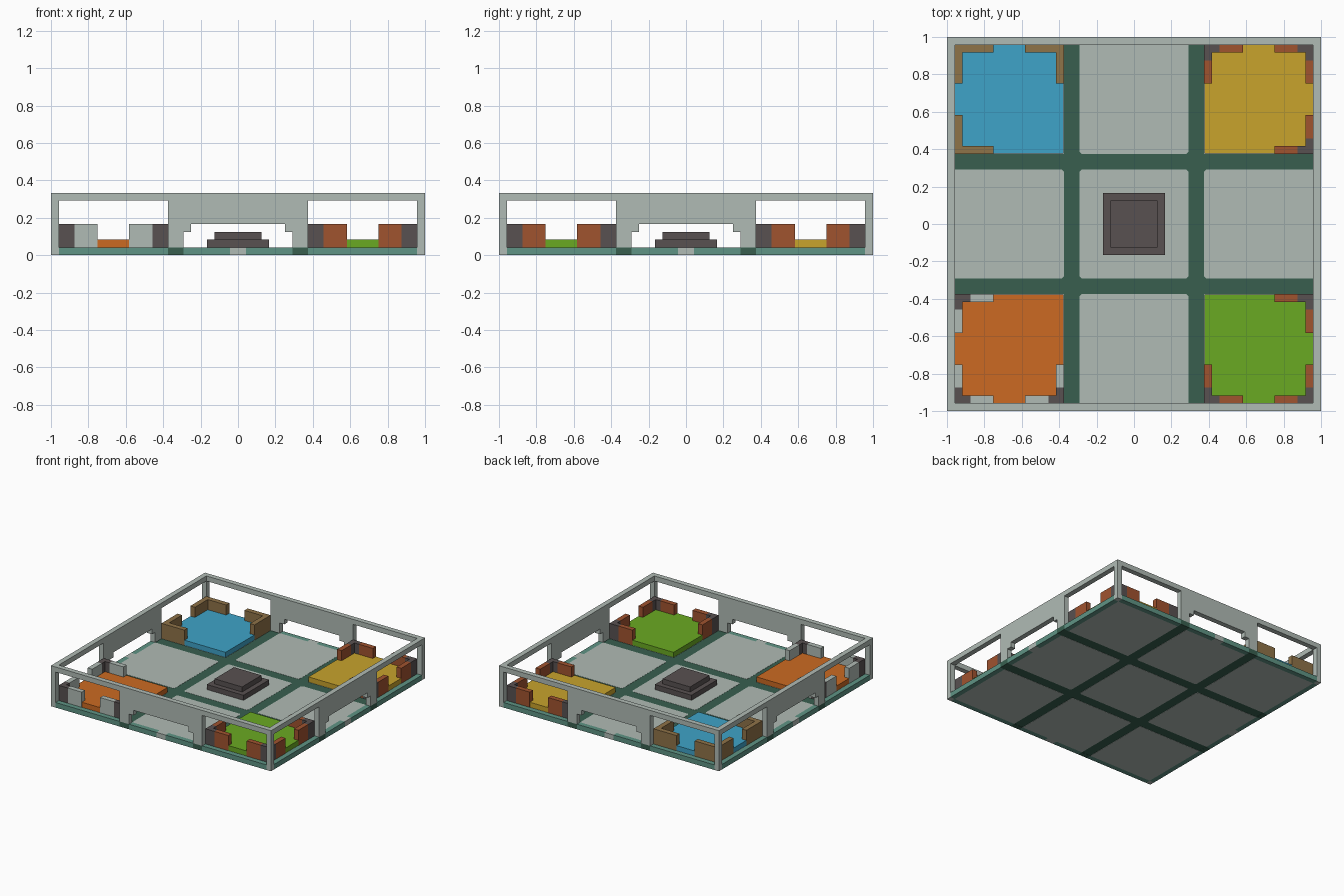
import bpy
import bmesh
from mathutils import Matrix

if "Cube" in bpy.data.objects:
    bpy.data.objects.remove(bpy.data.objects["Cube"], do_unlink=True)

U = 1 / 24  # one building block


def material(name, code):
    srgb = [int(code[i:i + 2], 16) / 255 for i in (0, 2, 4)]
    rgba = [c / 12.92 if c < 0.04 else ((c + 0.055) / 1.055) ** 2.4 for c in srgb] + [1]
    mat = bpy.data.materials.new(name)
    mat.use_nodes = True
    mat.diffuse_color = rgba
    mat.node_tree.nodes["Principled BSDF"].inputs["Base Color"].default_value = rgba
    return mat


stone = material("pale stone", "B0BBB5")
road_green = material("dark green", "385F4F")
teal = material("teal", "5F9485")
charcoal = material("charcoal", "585151")
brick = material("red brown", "A0532F")
wood = material("tan wood", "8F7348")
blue = material("blue", "3EA3C8")
yellow = material("yellow", "C8A32C")
orange = material("orange", "CC6A22")
green = material("green", "6AAA22")


def finish(name, bm, mat, turn=0):
    bmesh.ops.recalc_face_normals(bm, faces=bm.faces[:])
    bm.transform(Matrix.Rotation(turn, 4, "Z") @ Matrix.Scale(U, 4))
    mesh = bpy.data.meshes.new(name)
    bm.to_mesh(mesh)
    bm.free()
    mesh.materials.append(mat)
    obj = bpy.data.objects.new(name, mesh)
    bpy.context.collection.objects.link(obj)
    return obj


def add_box(bm, a, b):
    made = bmesh.ops.create_cube(bm, size=1)["verts"]
    for v in made:
        v.co = [(p + q) / 2 + c * abs(q - p) for p, q, c in zip(a, b, v.co)]


def box(name, a, b, mat, turn=0):
    bm = bmesh.new()
    add_box(bm, a, b)
    return finish(name, bm, mat, turn)


# Floor: a green road bed with stone panes, clipped at the crossings
box("road_bed", (-23, -23, 0.03), (23, 23, 0.97), road_green)
spans = [(-23, -9), (-7, 7), (9, 23)]
for i, (x0, x1) in enumerate(spans):
    for j, (y0, y1) in enumerate(spans):
        bm = bmesh.new()
        add_box(bm, (x0, y0, 0), (x1, y1, 1))
        if i == 1 or j == 1:
            edges = [e for e in bm.edges
                     if abs(e.verts[0].co.z - e.verts[1].co.z) > 0.5
                     and max(abs(e.verts[0].co.x), abs(e.verts[0].co.y)) < 10]
            bmesh.ops.bevel(bm, geom=edges, offset=0.3, segments=1, affect="EDGES")
        finish("floor_pane", bm, stone)

# Outer frame: four identical sides with a stepped archway, plus sill strips
half = [(-23, 8), (-23, 7), (-9, 7), (-9, 1), (-7, 1), (-7, 3), (-6, 3), (-6, 4)]
outline = half + [(-x, z) for x, z in reversed(half)]
sill = [(1, 7, teal), (7, 9, road_green), (9, 23, teal)]
for side in range(4):
    turn = side * 1.5707963
    bm = bmesh.new()
    face = bm.faces.new([bm.verts.new((x, -24, z)) for x, z in outline])
    ext = bmesh.ops.extrude_face_region(bm, geom=[face])["geom"]
    for v in ext:
        if isinstance(v, bmesh.types.BMVert):
            v.co.y = -23
    finish("frame_wall", bm, stone, turn)
    box("corner_post", (-24, -24, 0), (-23, -23, 8), stone, turn)
    box("sill_middle", (-1, -24, 0), (1, -23, 1), stone, turn)
    for a, b, mat in sill:
        for s in (-1, 1):
            box("sill", (s * a, -24, 0), (s * b, -23, 1), mat, turn)

# Central stepped pedestal
box("pedestal_base", (-4, -4, 1), (4, 4, 2), charcoal)
box("pedestal_top", (-3, -3, 2), (3, 3, 3), charcoal)

# Corner pads, each with three L-shaped low walls
pads = [("blue", -1, 1, blue, wood, wood), ("yellow", 1, 1, yellow, brick, charcoal),
        ("orange", -1, -1, orange, stone, charcoal), ("green", 1, -1, green, brick, charcoal)]
for name, sx, sy, pad_mat, arm_mat, corner_mat in pads:
    mx, my, r = 16 * sx, 16 * sy, 6.96
    box(name + "_pad", (mx - r, my - r, 1), (mx + r, my + r, 2), pad_mat)
    for cx in (-1, 1):
        for cy in (-1, 1):
            if (cx, cy) == (-sx, -sy):
                continue  # open toward the centre

            def wall(part, x0, x1, y0, y1, mat):
                px, py = mx + 7 * cx, my + 7 * cy
                box(name + part, (px - cx * x0, py - cy * y0, 1),
                    (px - cx * x1, py - cy * y1, 4), mat)

            wall("_wall_corner", 0, 2, 0, 1, corner_mat)
            wall("_wall_corner", 0, 1, 1, 2, corner_mat)
            wall("_wall_arm", 2, 5, 0, 1, arm_mat)
            wall("_wall_arm", 0, 1, 2, 5, arm_mat)
